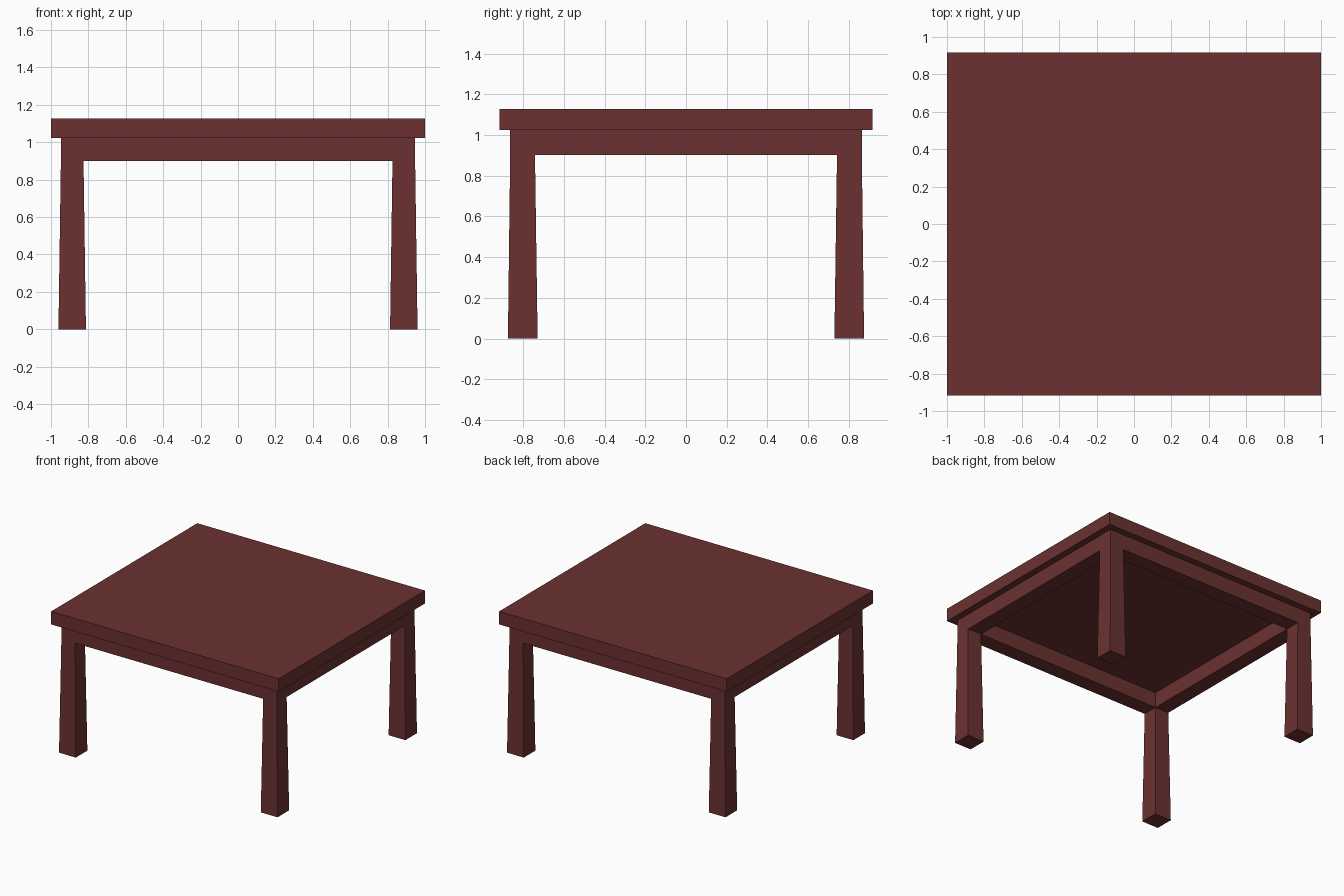
import bpy
import bmesh

cube = bpy.data.objects.get("Cube")
if cube:
    bpy.data.objects.remove(cube, do_unlink=True)

# Dark red-brown wood
wood = bpy.data.materials.new("dark_red_wood")
wood.use_nodes = True
colour = (0.15, 0.031, 0.031, 1)
wood.diffuse_color = colour
wood.node_tree.nodes["Principled BSDF"].inputs["Base Color"].default_value = colour

TOP, UNDERSIDE, RAIL_BOTTOM = 1.127, 1.024, 0.901
OUTER = (0.947, 0.864)   # frame outside, half sizes
INNER = (0.826, 0.742)   # frame opening, half sizes
FOOT_OUTER = (0.96, 0.875)
FOOT_INNER = (0.813, 0.729)


def rect(low, high, z):
    """Four corners of a level rectangle."""
    (x0, y0), (x1, y1) = low, high
    return [(x0, y0, z), (x1, y0, z), (x1, y1, z), (x0, y1, z)]


def centred(half, z):
    return rect((-half[0], -half[1]), half, z)


def loft(name, rings, closed=False):
    """Join rectangles in order; cap the ends, or join last to first."""
    bm = bmesh.new()
    loops = [[bm.verts.new(p) for p in ring] for ring in rings]
    pairs = list(zip(loops, loops[1:]))
    if closed:
        pairs.append((loops[-1], loops[0]))
    else:
        bm.faces.new(loops[0])
        bm.faces.new(loops[-1])
    for a, b in pairs:
        for i in range(4):
            j = (i + 1) % 4
            bm.faces.new((a[i], a[j], b[j], b[i]))
    bmesh.ops.recalc_face_normals(bm, faces=bm.faces)
    mesh = bpy.data.meshes.new(name)
    bm.to_mesh(mesh)
    bm.free()
    mesh.materials.append(wood)
    obj = bpy.data.objects.new(name, mesh)
    bpy.context.collection.objects.link(obj)


# Tabletop slab
slab = (1.0, 0.917)
loft("tabletop", [centred(slab, UNDERSIDE), centred(slab, TOP)])

# Apron frame under the top
loft("apron", [centred(OUTER, UNDERSIDE), centred(OUTER, RAIL_BOTTOM),
               centred(INNER, RAIL_BOTTOM), centred(INNER, UNDERSIDE)], closed=True)

# Four legs, widening slightly to the floor
for side, sx in (("left", 1), ("right", -1)):
    for end, sy in (("front", -1), ("back", 1)):
        def place(p):
            return (p[0] * sx, p[1] * sy)
        loft(f"{end}_{side}_leg",
             [rect(place(FOOT_INNER), place(FOOT_OUTER), 0),
              rect(place(INNER), place(OUTER), RAIL_BOTTOM)])
